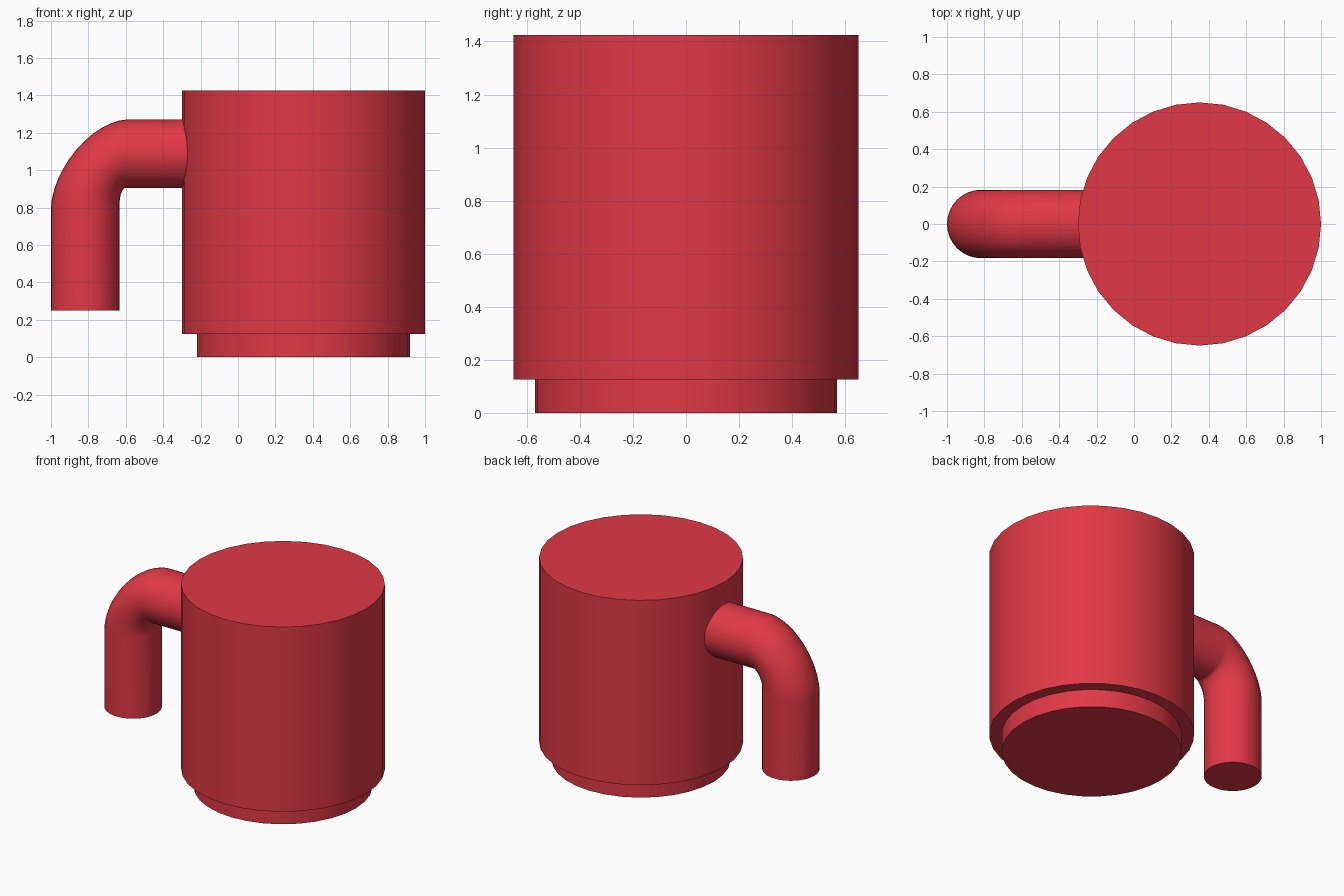
import bpy
import bmesh
import math
from mathutils import Vector

if "Cube" in bpy.data.objects:
    bpy.data.objects.remove(bpy.data.objects["Cube"])

red = bpy.data.materials.new("red_glaze")
red.diffuse_color = (0.75, 0.04, 0.06, 1)
red.use_nodes = True
red.node_tree.nodes["Principled BSDF"].inputs["Base Color"].default_value = red.diffuse_color


def finish(obj, name):
    obj.name = name
    obj.data.materials.append(red)
    bpy.ops.object.select_all(action='DESELECT')
    obj.select_set(True)
    bpy.context.view_layer.objects.active = obj
    bpy.ops.object.shade_smooth_by_angle(angle=math.radians(40))


def drum(name, radius, z0, z1):
    bm = bmesh.new()
    bmesh.ops.create_cone(bm, cap_ends=True, segments=32,
                          radius1=radius, radius2=radius, depth=z1 - z0)
    # put a corner on the x axis
    xs = max(bm.verts, key=lambda v: v.co.x).co
    turn = -math.atan2(xs.y, xs.x)
    for v in bm.verts:
        x, y = v.co.x, v.co.y
        v.co.x = x * math.cos(turn) - y * math.sin(turn)
        v.co.y = x * math.sin(turn) + y * math.cos(turn)
    me = bpy.data.meshes.new(name)
    bm.to_mesh(me)
    bm.free()
    obj = bpy.data.objects.new(name, me)
    bpy.context.collection.objects.link(obj)
    obj.location = (0.35, 0, (z0 + z1) / 2)
    finish(obj, name)


# Mug body and the narrower foot below it
drum("mug_body", 0.65, 0.125, 1.425)
drum("mug_foot", 0.57, 0.0, 0.125)

# Handle: rings stretched between the outer and inner side profiles
pairs = [((-0.15, 1.27), (-0.15, 0.905))]
for i in range(13):
    t = math.radians(90 * i / 12)
    s, c = max(math.sin(t), 0), max(math.cos(t), 0)
    outer = (-0.6 - 0.4 * s ** 1.2, 0.80 + 0.47 * c ** 1.2)
    inner = (-0.6 - 0.033 * s, 0.82 + 0.085 * c)
    pairs.append((outer, inner))
pairs.append(((-1.0, 0.25), (-0.633, 0.25)))

bm = bmesh.new()
SIDES = 32
rings = []
for (ox, oz), (ix, iz) in pairs:
    o, n = Vector((ox, 0, oz)), Vector((ix, 0, iz))
    mid, half = (o + n) / 2, (o - n) / 2
    ring = []
    for k in range(SIDES):
        a = 2 * math.pi * k / SIDES
        ring.append(bm.verts.new(mid + half * math.cos(a)
                                 + Vector((0, 0.183 * math.sin(a), 0))))
    rings.append(ring)
for r0, r1 in zip(rings, rings[1:]):
    for k in range(SIDES):
        j = (k + 1) % SIDES
        bm.faces.new((r0[k], r0[j], r1[j], r1[k]))
bm.faces.new(rings[0])
bm.faces.new(rings[-1])
bmesh.ops.recalc_face_normals(bm, faces=bm.faces)
mesh = bpy.data.meshes.new("handle")
bm.to_mesh(mesh)
bm.free()
handle = bpy.data.objects.new("handle", mesh)
bpy.context.collection.objects.link(handle)
finish(handle, "handle")
